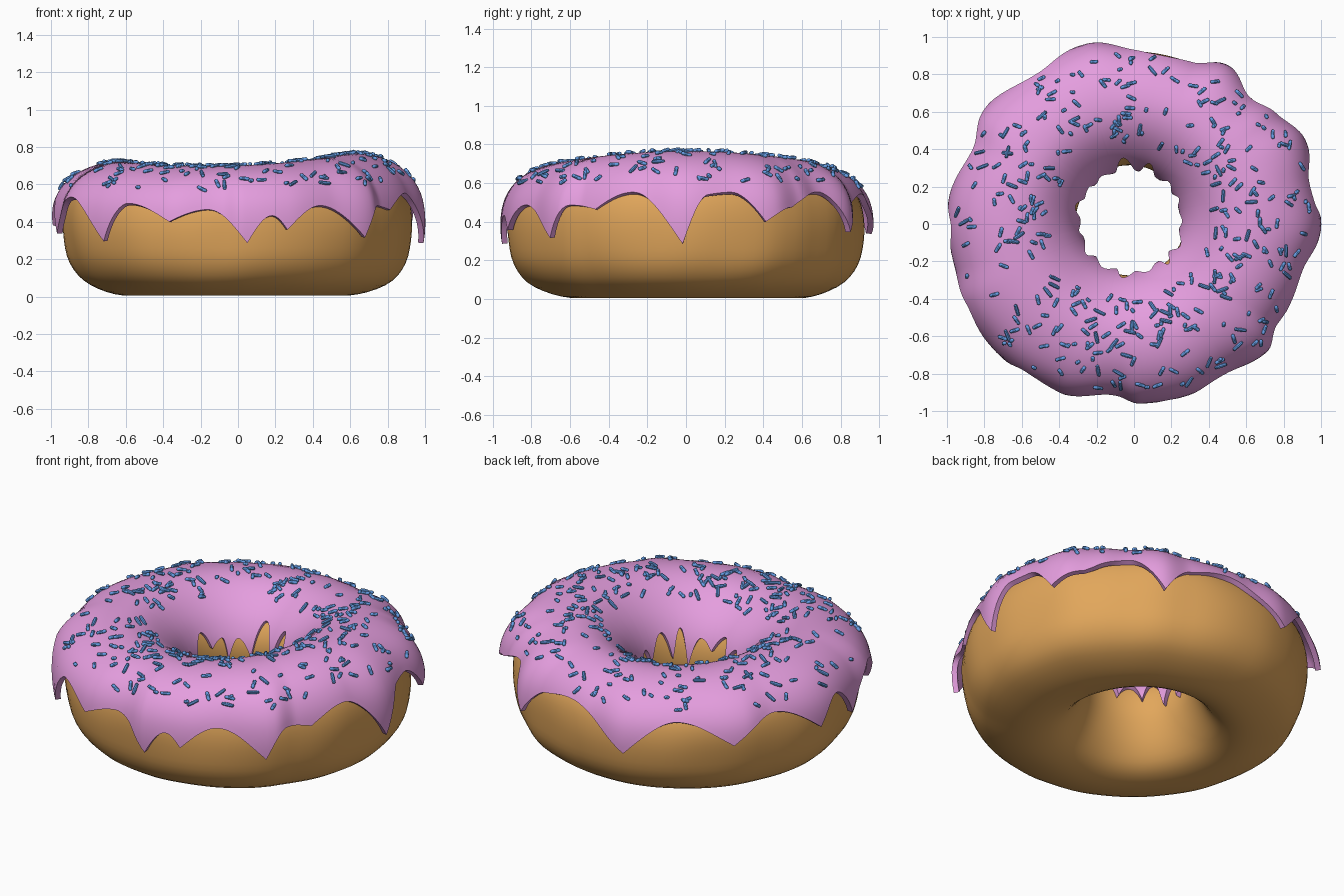
import bpy
import bmesh
import random
from math import sin, cos, pi, radians, floor, degrees
from mathutils import Vector, Matrix, noise

random.seed(7)
if "Cube" in bpy.data.objects:
    bpy.data.objects.remove(bpy.data.objects["Cube"], do_unlink=True)

# Cross-section of the dough: bottom, outer wall, top, hole wall
SECTION = [(.56, .005), (.70, .025), (.83, .085), (.905, .18), (.935, .30), (.94, .42),
           (.915, .52), (.85, .60), (.74, .655), (.61, .67), (.49, .635), (.38, .55),
           (.315, .45), (.295, .35), (.31, .25), (.36, .13), (.44, .04)]
TOP_INDEX, HOLE_INDEX = 9, 15

# Outer icing radius by angle in degrees
RIM = [(0, 1.0), (12, .985), (27, 1.02), (38, .975), (47, .945), (59, .985), (70, .935), (90, .95),
       (105, .995), (127, .985), (144, 1.01), (155, .975), (176, 1.0), (194, .985), (205, 1.02),
       (221, 1.005), (246, .985), (264, .925), (272, .96), (287, .96), (302, .945), (317, .985),
       (325, .94), (345, .955)]

# Height of the icing hem by angle: low values are drips, high values arches
HEM = [(7, .53), (14, .54), (24, .40), (34, .47), (48, .54), (60, .35), (70, .50), (82, .53),
       (105, .34), (122, .52), (140, .40), (155, .52), (172, .38), (181, .51), (191, .34),
       (206, .52), (224, .30), (233, .49), (248, .40), (260, .46), (273, .29), (281, .43),
       (286, .36), (298, .48), (314, .32), (321, .48), (330, .46), (343, .54), (359, .29)]

# Jagged hem inside the hole: alternating teeth and notches
TEETH = [(k * 12 + random.uniform(-4, 4),
          random.uniform(.29, .42) if k % 2 else random.uniform(.43, .53)) for k in range(30)]


def drip_ease(a, b, t):
    """Pointed at the low end, rounded at the high end."""
    if a < b:
        return a + (b - a) * sin(t * pi / 2)
    return b + (a - b) * cos(t * pi / 2)


def soft_ease(a, b, t):
    return a + (b - a) * (1 - cos(t * pi)) / 2


def around(keys, theta, ease):
    """Interpolate a table of (degrees, value) round the full circle."""
    deg = degrees(theta) % 360
    ring = [(keys[-1][0] - 360, keys[-1][1])] + keys + [(keys[0][0] + 360, keys[0][1])]
    for (d0, v0), (d1, v1) in zip(ring, ring[1:]):
        if d0 <= deg <= d1:
            return ease(v0, v1, (deg - d0) / (d1 - d0))
    return keys[0][1]


def section(u):
    """Smooth closed curve through the cross-section points."""
    i, t = floor(u), u - floor(u)
    a, b, c, d = (Vector(SECTION[(i + k) % len(SECTION)]) for k in (-1, 0, 1, 2))
    return b + (c - a) * (t / 2) + (2 * a - 5 * b + 4 * c - d) * (t * t / 2) \
        + (3 * b - a - 3 * c + d) * (t ** 3 / 2)


def swell(theta):
    """Height factor of the part above the waist, varying round the ring."""
    return (.40 + .022 * cos(theta) + .043 * cos(theta) ** 2) / .40


def param_at_height(theta, z, low, high):
    """Find the section parameter with the given final height by bisection."""
    if z > .3:
        z = .3 + (z - .3) / swell(theta)
    for _ in range(24):
        mid = (low + high) / 2
        if section(mid).y < z:
            low = mid
        else:
            high = mid
    return low


def surface(theta, u, offset, iced):
    """Point on the uneven ring, raised by offset along the section normal."""
    p = section(u)
    tangent = (section(u + .01) - section(u - .01)).normalized()
    p = p + Vector((tangent.y, -tangent.x)) * offset
    rim = around(RIM, theta, soft_ease)
    dough_rim = .925 + .25 * (rim - .97)
    target = max(rim, dough_rim + .012) if iced else dough_rim
    r, z = p
    if r > .6:
        r = .6 + (r - .6) * (target - .6) / (.34 + offset)
    if z > .3:
        z = .3 + (z - .3) * swell(theta)
    shift = min(1, max(0, (.8 - r) / .5)) * .02
    return Vector((r * cos(theta) - shift, r * sin(theta) + shift, z))


def material(name, colour):
    mat = bpy.data.materials.new(name)
    mat.use_nodes = True
    mat.diffuse_color = (*colour, 1)
    bsdf = mat.node_tree.nodes["Principled BSDF"]
    bsdf.inputs["Base Color"].default_value = (*colour, 1)
    bsdf.inputs["Roughness"].default_value = .6
    return mat


def finish(name, bm, mat):
    mesh = bpy.data.meshes.new(name)
    bm.to_mesh(mesh)
    bm.free()
    mesh.materials.append(mat)
    obj = bpy.data.objects.new(name, mesh)
    bpy.context.collection.objects.link(obj)
    return obj


def smooth(obj):
    bpy.ops.object.select_all(action="DESELECT")
    obj.select_set(True)
    bpy.context.view_layer.objects.active = obj
    for mod in list(obj.modifiers):
        bpy.ops.object.modifier_apply(modifier=mod.name)
    bpy.ops.object.shade_smooth_by_angle(angle=radians(40))


def sweep(rows, closed):
    """Skin rings of points; each row is one slice of the ring."""
    bm = bmesh.new()
    grid = [[bm.verts.new(p) for p in row] for row in rows]
    count = len(grid[0])
    for i, row in enumerate(grid):
        following = grid[(i + 1) % len(grid)]
        for j in range(count if closed else count - 1):
            k = (j + 1) % count
            bm.faces.new((row[j], following[j], following[k], row[k]))
    return bm


# Dough ring with gentle lumps
rows = []
for i in range(96):
    theta = 2 * pi * i / 96
    row = []
    for j in range(len(SECTION) * 3):
        p = surface(theta, j / 3, 0, False)
        out = Vector((cos(theta), sin(theta), 0))
        row.append(p + out * noise.noise(p * 3) * .012)
    rows.append(row)
smooth(finish("dough", sweep(rows, True), material("golden dough", (.76, .385, .105))))

# Icing shell from the outer hem over the top to the hole hem
STEPS = 30
rows = []
for i in range(360):
    theta = 2 * pi * i / 360
    start = param_at_height(theta, around(HEM, theta, drip_ease), 2, TOP_INDEX)
    end = param_at_height(theta, around(TEETH, theta, drip_ease), HOLE_INDEX, TOP_INDEX)
    rows.append([surface(theta, start + (end - start) * j / STEPS, .03, True)
                 for j in range(STEPS + 1)])
icing = finish("icing", sweep(rows, False), material("pink icing", (.78, .34, .735)))
shell = icing.modifiers.new("thickness", "SOLIDIFY")
shell.thickness = .03
shell.offset = -1
smooth(icing)

# Sprinkles: little capsules lying on the icing
bm = bmesh.new()
for n in range(340):
    theta = random.uniform(0, 2 * pi)
    u = random.uniform(6.4, 10.4)
    p = surface(theta, u, .03, True)
    along = (surface(theta + .02, u, .03, True) - p).normalized()
    across = (surface(theta, u + .05, .03, True) - p).normalized()
    normal = along.cross(across).normalized()
    turn = random.uniform(0, pi)
    axis = along * cos(turn) + normal.cross(along) * sin(turn)
    axis = (axis + normal * random.uniform(-.25, .25)).normalized()
    side = normal.cross(axis).normalized()
    frame = Matrix((side, axis.cross(side), axis)).transposed()
    half = random.choice((.004, .012, .018, .018, .024))
    capsule = bmesh.ops.create_uvsphere(bm, u_segments=8, v_segments=6, radius=.0105)["verts"]
    for v in capsule:
        stretch = half if v.co.z > .001 else -half if v.co.z < -.001 else 0
        v.co = p + normal * .006 + frame @ (v.co + Vector((0, 0, stretch)))
bmesh.ops.recalc_face_normals(bm, faces=bm.faces)
smooth(finish("sprinkles", bm, material("blue sprinkle", (.13, .34, .78))))
